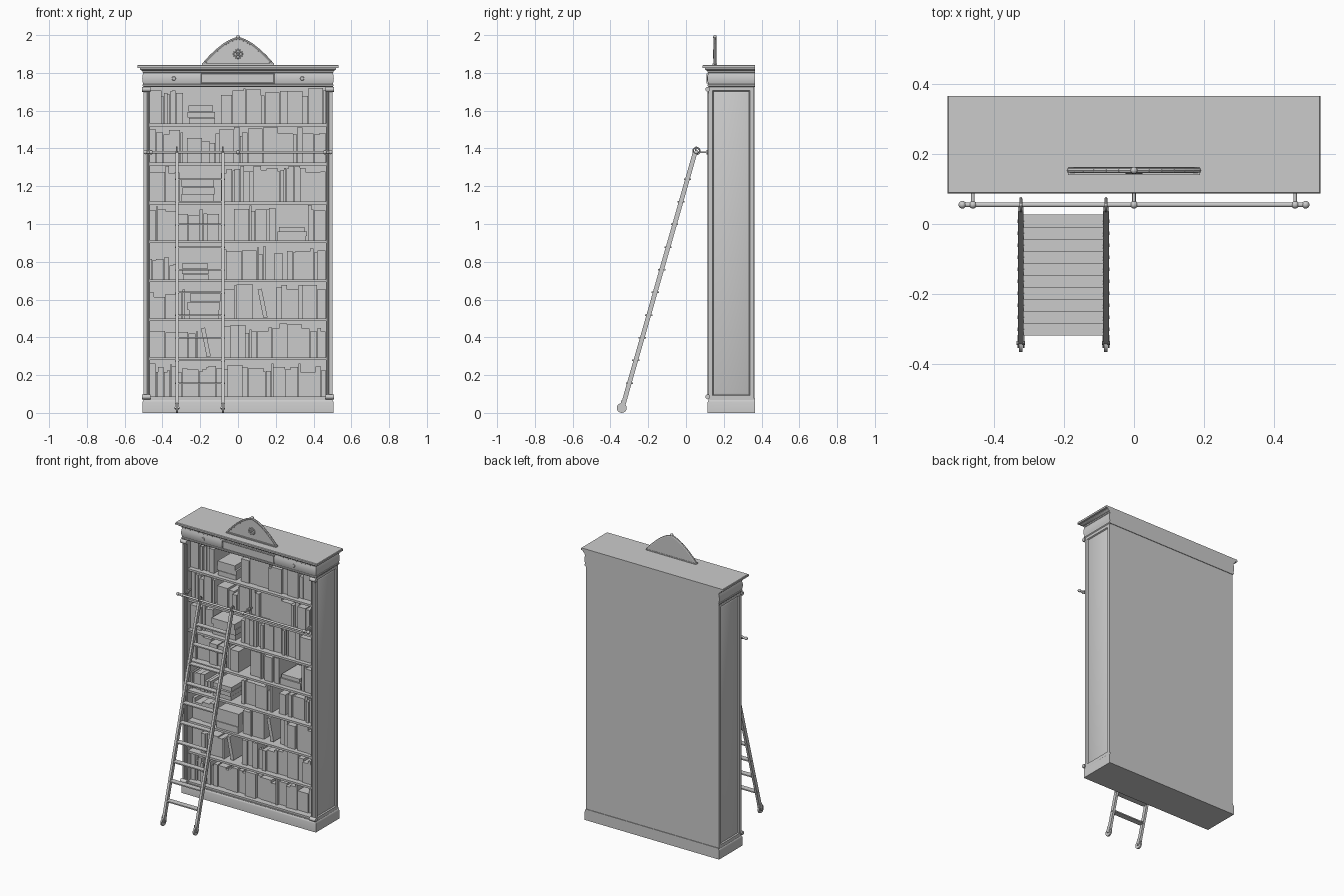
import bpy, bmesh, math, random
from mathutils import Vector, Matrix

if "Cube" in bpy.data.objects:
    bpy.data.objects.remove(bpy.data.objects["Cube"])

random.seed(7)
mat = bpy.data.materials.new("plain_grey")
mat.diffuse_color = (0.6, 0.6, 0.6, 1)
mat.use_nodes = True
mat.node_tree.nodes["Principled BSDF"].inputs["Base Color"].default_value = mat.diffuse_color


def finish(name, bm):
    bmesh.ops.recalc_face_normals(bm, faces=bm.faces)
    me = bpy.data.meshes.new(name)
    bm.to_mesh(me)
    bm.free()
    me.materials.append(mat)
    ob = bpy.data.objects.new(name, me)
    bpy.context.collection.objects.link(ob)
    return ob


def add_box(bm, x0, x1, y0, y1, z0, z1, rot=None):
    m = Matrix.Translation(((x0 + x1) / 2, (y0 + y1) / 2, (z0 + z1) / 2))
    if rot:
        m = m @ rot
    m = m @ Matrix.Diagonal((x1 - x0, y1 - y0, z1 - z0, 1))
    return bmesh.ops.create_cube(bm, size=1, matrix=m)["verts"]


def add_rod(bm, a, b, r, r2=None, n=12):
    a, b = Vector(a), Vector(b)
    d = b - a
    m = Matrix.Translation((a + b) / 2) @ d.to_track_quat('Z', 'Y').to_matrix().to_4x4()
    bmesh.ops.create_cone(bm, cap_ends=True, segments=n, radius1=r,
                          radius2=r if r2 is None else r2, depth=d.length, matrix=m)


def add_ball(bm, p, r):
    bmesh.ops.create_uvsphere(bm, u_segments=14, v_segments=8, radius=r,
                              matrix=Matrix.Translation(p))


def add_ring(bm, c, R, r, n=20, k=8):
    # ring lying in the yz plane
    rows = []
    for i in range(n):
        a = 2 * math.pi * i / n
        rows.append([bm.verts.new((c[0] + r * math.sin(t),
                                   c[1] + (R + r * math.cos(t)) * math.cos(a),
                                   c[2] + (R + r * math.cos(t)) * math.sin(a)))
                     for t in [2 * math.pi * j / k for j in range(k)]])
    for i in range(n):
        p, q = rows[i], rows[(i + 1) % n]
        for j in range(k):
            bm.faces.new((p[j], q[j], q[(j + 1) % k], p[(j + 1) % k]))


def moulding(name, profile):
    # stacked rectangles: (outset, z), flat against the back
    bm = bmesh.new()
    rings = []
    for o, z in profile:
        x, y = 0.5 + o, 0.12 - o
        rings.append([bm.verts.new(c) for c in
                      ((-x, y, z), (x, y, z), (x, 0.366, z), (-x, 0.366, z))])
    for p, q in zip(rings, rings[1:]):
        for j in range(4):
            bm.faces.new((p[j], p[(j + 1) % 4], q[(j + 1) % 4], q[j]))
    bm.faces.new(rings[0])
    bm.faces.new(rings[-1])
    return finish(name, bm)


# plinth, frieze and cornice
moulding("plinth", [(0.005, 0), (0.005, 0.058), (0.003, 0.064), (0, 0.068), (0, 0.075)])
moulding("frieze", [(0, 1.725), (0.005, 1.73), (0.005, 1.738), (0.002, 1.74), (0.006, 1.755),
                    (0.007, 1.77), (0.006, 1.785), (0.002, 1.80), (0.005, 1.802), (0.005, 1.81)])
moulding("cornice", [(0.005, 1.81), (0.014, 1.814), (0.02, 1.821), (0.02, 1.825),
                     (0.033, 1.827), (0.033, 1.838), (0.03, 1.842)])

# side walls with sunk panels
for s, tag in ((-1, "left"), (1, "right")):
    bm = bmesh.new()
    xa, xb = sorted((s * 0.465, s * 0.5))
    add_box(bm, xa, xb, 0.12, 0.36, 0.07, 1.728)
    bm.normal_update()
    f = [f for f in bm.faces if f.normal.x * s > 0.9]
    bmesh.ops.inset_region(bm, faces=f, thickness=0.03)
    bmesh.ops.inset_region(bm, faces=f, thickness=0.006, depth=-0.008)
    bmesh.ops.inset_region(bm, faces=f, thickness=0.012, depth=0.004)
    finish(tag + "_side", bm)
    # slim front column and corner blocks
    bm = bmesh.new()
    add_rod(bm, (s * 0.476, 0.12, 0.09), (s * 0.476, 0.12, 1.71), 0.005)
    add_box(bm, *sorted((s * 0.487, s * 0.497)), 0.117, 0.125, 0.1, 1.69)
    for z in (0.085, 1.713):
        add_rod(bm, (s * 0.463, 0.115, z), (s * 0.508, 0.115, z), 0.013)
    finish(tag + "_column", bm)

bm = bmesh.new()
add_box(bm, -0.49, 0.49, 0.345, 0.362, 0.07, 1.728)
finish("back_panel", bm)

# shelves
PITCH, N = 0.2063, 8
bm = bmesh.new()
for i in range(N):
    z = 0.08 + PITCH * i
    add_box(bm, -0.467, 0.467, 0.125, 0.35, z - 0.007, z + 0.007)
finish("shelves", bm)

# books per shelf, bottom up: (kind, left, right, fill of the shelf height)
LAYOUT = [
    [("run", -.465, .465, .80)],
    [("run", -.465, -.21, .78), ("lean", -.20, -.14, .82), ("run", -.08, .22, .78), ("run", .22, .465, .84)],
    [("run", -.465, -.28, .72), ("stack", -.27, -.09, .70), ("run", -.08, .08, .85),
     ("lean", .10, .16, .82), ("run", .20, .465, .86)],
    [("run", -.465, -.32, .5), ("stack", -.31, -.14, .45), ("run", -.08, .15, .84),
     ("run", .19, .24, .6), ("run", .26, .465, .88)],
    [("run", -.465, -.10, .84), ("run", -.02, .20, .88), ("stack", .20, .37, .38), ("run", .37, .465, .9)],
    [("run", -.465, -.31, .88), ("stack", -.31, -.12, .60), ("run", -.09, .465, .9)],
    [("run", -.465, -.29, .9), ("run", -.27, -.12, .6), ("run", -.12, .465, .86)],
    [("run", -.465, -.29, .88), ("stack", -.28, -.12, .5), ("run", -.09, .465, .9)],
]
H = PITCH - 0.014
for i, shelf in enumerate(LAYOUT):
    bm = bmesh.new()
    z = 0.087 + PITCH * i
    for kind, a, b, fill in shelf:
        if kind == "run":
            x = a
            while x < b - 0.004:
                w = random.choice((0.012, 0.02, 0.03, 0.04, 0.06, 0.08))
                w = b - x if x + w > b - 0.012 else w
                h = H * min(0.98, fill + random.uniform(-0.14, 0.12))
                add_box(bm, x, x + w - 0.001, 0.15 + random.uniform(0, 0.025), 0.34, z, z + h)
                x += w
        elif kind == "stack":
            n = 3
            t = H * fill / n
            for k in range(n):
                add_box(bm, a + random.uniform(0, .02), b - random.uniform(0, .02),
                        0.14 + random.uniform(0, .02), 0.33, z + k * t, z + (k + 1) * t - 0.001)
        else:
            m = Matrix.Rotation(-0.2, 4, 'Y')
            c = (a + b) / 2
            add_box(bm, c - 0.011, c + 0.011, 0.16, 0.32, z + 0.003, z + H * fill, m)
    finish("books_%d" % (i + 1), bm)

# name plate and rosettes on the frieze
bm = bmesh.new()
vs = add_box(bm, -0.195, 0.192, 0.108, 0.125, 1.745, 1.798)
bm.normal_update()
f = [f for f in bm.faces if f.normal.y < -0.9]
bmesh.ops.inset_region(bm, faces=f, thickness=0.004, depth=-0.003)
for x in (-0.34, 0.34):
    add_rod(bm, (x, 0.118, 1.77), (x, 0.11, 1.77), 0.014, 0.009)
finish("frieze_plate", bm)

# arched pediment with rim, medallion and finial
half = [(0.185, 1.842), (0.165, 1.866), (0.14, 1.892), (0.11, 1.92), (0.075, 1.948),
        (0.04, 1.969), (0, 1.984)]
arch = half + [(-x, z) for x, z in half[-2::-1]]
bm = bmesh.new()
face = bm.faces.new([bm.verts.new((x, 0.148, z)) for x, z in arch])
ext = bmesh.ops.extrude_face_region(bm, geom=[face])["geom"]
bmesh.ops.translate(bm, vec=(0, 0.013, 0), verts=[v for v in ext if isinstance(v, bmesh.types.BMVert)])
add_box(bm, -0.188, 0.188, 0.14, 0.163, 1.84, 1.849)
finish("pediment", bm)
bm = bmesh.new()
for (xa, za), (xb, zb) in zip(arch, arch[1:]):
    add_rod(bm, (xa, 0.153, za), (xb, 0.153, zb), 0.008, n=8)
add_ball(bm, (0, 0.153, 1.99), 0.01)
finish("pediment_rim", bm)
bm = bmesh.new()
add_ring(bm, (0, 0, 0), 0.022, 0.004)
bmesh.ops.transform(bm, verts=bm.verts,
                    matrix=Matrix.Translation((0, 0.147, 1.9)) @ Matrix.Rotation(math.pi / 2, 4, 'Z'))
for a in (math.pi / 4, -math.pi / 4):
    d = Vector((math.cos(a), 0, math.sin(a))) * 0.022
    c = Vector((0, 0.147, 1.9))
    add_rod(bm, c - d, c + d, 0.004, n=8)
finish("medallion", bm)

# ladder rail with brackets
RY, RZ = 0.055, 1.38
bm = bmesh.new()
add_rod(bm, (-0.49, RY, RZ), (0.49, RY, RZ), 0.007)
for x in (-0.49, 0.49):
    add_ball(bm, (x, RY, RZ), 0.011)
for x in (-0.46, 0, 0.46):
    add_ball(bm, (x, RY, RZ), 0.011)
    add_rod(bm, (x, RY, RZ), (x, 0.15, RZ), 0.005)
    add_rod(bm, (x, 0.108, RZ), (x, 0.12, RZ), 0.012)
finish("ladder_rail", bm)

# ladder
bot, top = Vector((0, -0.332, 0.045)), Vector((0, 0.047, 1.375))
d = top - bot
tilt = Matrix.Rotation(-math.atan2(d.y, d.z), 4, 'X')
mid = (bot + top) / 2
stiles, hooks, wheels = bmesh.new(), bmesh.new(), bmesh.new()
for x in (-0.323, -0.08):
    add_box(stiles, x - 0.008, x + 0.008, mid.y - 0.012, mid.y + 0.012,
            mid.z - d.length / 2, mid.z + d.length / 2, tilt)
    add_ring(hooks, (x, RY, RZ + 0.006), 0.018, 0.004)
    add_rod(hooks, (x, 0.045, 1.36), (x, 0.055, 1.41), 0.004)
    add_rod(wheels, (x - 0.005, -0.34, 0.026), (x + 0.005, -0.34, 0.026), 0.026, n=20)
    for s in (-1, 1):
        add_box(wheels, x + s * 0.008 - 0.002, x + s * 0.008 + 0.002, -0.348, -0.322, 0.02, 0.065, tilt)
    add_rod(wheels, (x - 0.012, -0.34, 0.026), (x + 0.012, -0.34, 0.026), 0.006)
finish("ladder_stiles", stiles)
finish("ladder_hooks", hooks)
finish("ladder_wheels", wheels)

bm = bmesh.new()
for i in range(10):
    z = 0.158 + 0.12 * i
    y = bot.y + d.y * (z - bot.z) / d.z
    add_box(bm, -0.316, -0.087, y - 0.019, y + 0.019, z - 0.004, z + 0.004)
    for x in (-0.323, -0.08):
        add_rod(bm, (x - 0.01, y, z), (x + 0.01, y, z), 0.005, n=8)
finish("ladder_steps", bm)

# smooth the round parts, keep edges crisp
for ob in bpy.context.collection.objects:
    ob.select_set(True)
    bpy.context.view_layer.objects.active = ob
bpy.ops.object.shade_smooth_by_angle(angle=math.radians(35))
